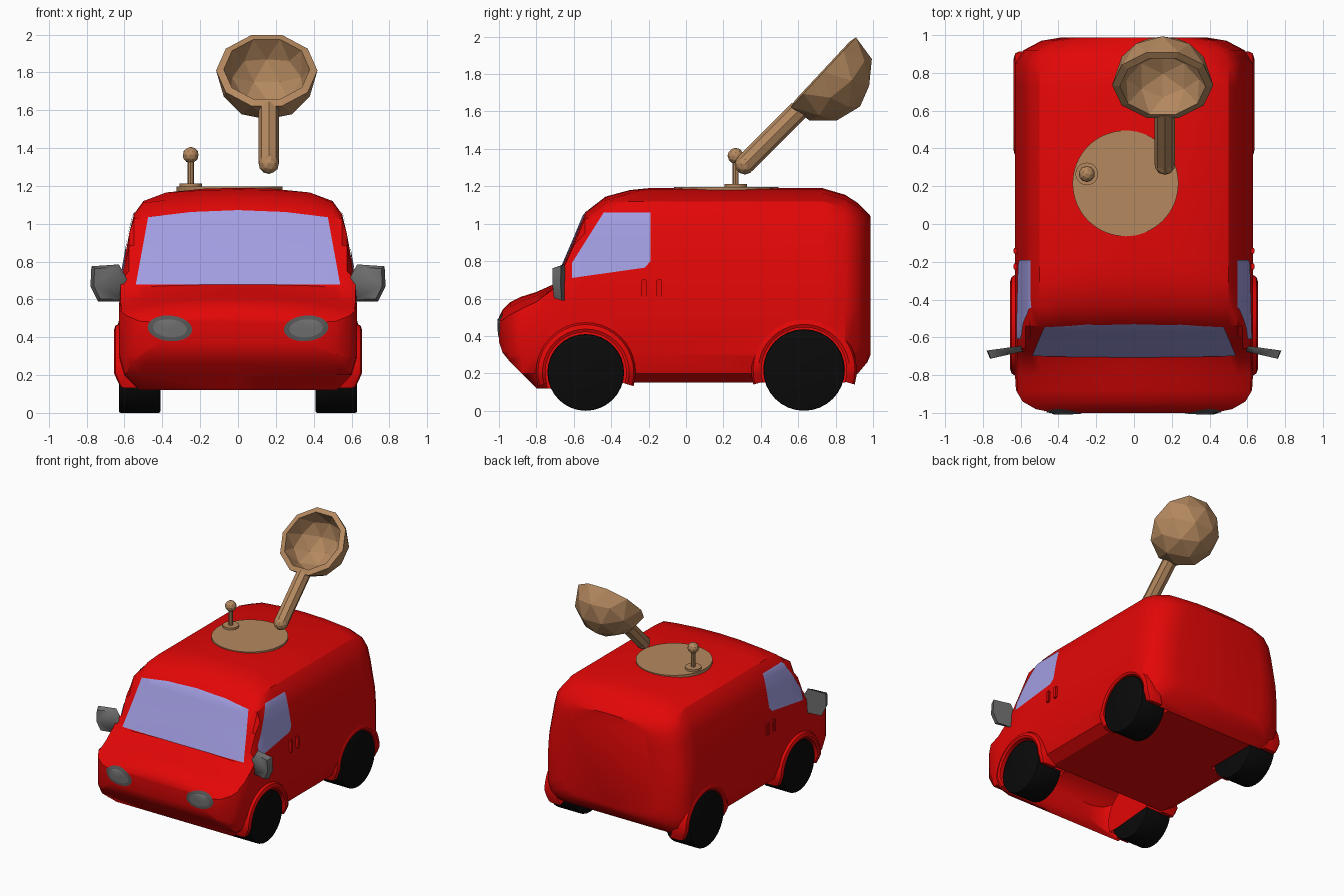
import bpy, bmesh, math
from mathutils import Vector, Matrix
from mathutils.bvhtree import BVHTree

if "Cube" in bpy.data.objects:
    bpy.data.objects.remove(bpy.data.objects["Cube"])


def mat(name, rgb):
    m = bpy.data.materials.new(name)
    m.diffuse_color = (*rgb, 1)
    m.use_nodes = True
    m.node_tree.nodes["Principled BSDF"].inputs["Base Color"].default_value = m.diffuse_color
    return m


RED = mat("red paint", (0.77, 0.002, 0.002))
GLASS = mat("lilac glass", (0.36, 0.34, 0.76))
GREY = mat("grey plastic", (0.15, 0.15, 0.15))
DARK = mat("dark grey rim", (0.09, 0.09, 0.09))
BLACK = mat("black rubber", (0.003, 0.003, 0.003))
WOOD = mat("light brown", (0.46, 0.25, 0.115))


def finish(bm, name, material, smooth=None, fix=True):
    if fix:
        bmesh.ops.recalc_face_normals(bm, faces=bm.faces)
    me = bpy.data.meshes.new(name)
    bm.to_mesh(me)
    bm.free()
    me.materials.append(material)
    ob = bpy.data.objects.new(name, me)
    bpy.context.collection.objects.link(ob)
    if smooth:
        shade(ob, smooth)
    return ob


def activate(ob):
    bpy.ops.object.select_all(action='DESELECT')
    ob.select_set(True)
    bpy.context.view_layer.objects.active = ob


def shade(ob, angle):
    activate(ob)
    bpy.ops.object.shade_smooth_by_angle(angle=math.radians(angle))


def cylinder(name, a, b, r, n, material, smooth=None, bevel=0):
    a, b = Vector(a), Vector(b)
    bm = bmesh.new()
    m = Matrix.Translation((a + b) / 2) @ (b - a).to_track_quat('Z', 'Y').to_matrix().to_4x4()
    bmesh.ops.create_cone(bm, cap_ends=True, segments=n, radius1=r, radius2=r,
                          depth=(b - a).length, matrix=m)
    if bevel:
        rim = [e for e in bm.edges if any(len(f.verts) > 4 for f in e.link_faces)]
        bmesh.ops.bevel(bm, geom=rim, offset=bevel, segments=2, affect='EDGES', profile=0.5)
    return finish(bm, name, material, smooth)


def ball(name, c, r, material):
    bm = bmesh.new()
    bmesh.ops.create_icosphere(bm, subdivisions=2, radius=r, matrix=Matrix.Translation(c))
    return finish(bm, name, material)


# Body: one half cross-section lofted along y
SECTION = [(0, .15), (.52, .15), (.60, .20), (.63, .30), (.63, .55), (.62, .70),
           (.575, .95), (.55, 1.05), (.50, 1.12), (.38, 1.165), (.18, 1.185), (0, 1.19)]
# y, top, bottom, half width, drop of the top towards the sides
STATIONS = [(-1.0, .50, .37, .42, .02), (-.98, .54, .31, .52, .05), (-.94, .58, .26, .59, .06),
            (-.88, .61, .20, .625, .06), (-.80, .635, .12, .63, .05), (-.70, .68, .12, .63, .02),
            (-.66, .775, .12, .63, .025), (-.60, .915, .125, .63, .035), (-.54, 1.06, .13, .63, .04),
            (-.43, 1.145, .14, .63, .05), (-.30, 1.18, .15, .63, .03), (-.20, 1.19, .15, .63, 0),
            (.73, 1.19, .15, .63, 0), (.85, 1.155, .15, .63, 0), (.92, 1.11, .20, .585, 0),
            (.97, 1.06, .26, .49, 0), (.987, 1.04, .30, .39, 0)]
bm = bmesh.new()
rings = []
for y, top, bot, w, drop in STATIONS:
    half = []
    for x, z in SECTION:
        if y > 0:
            z = bot + (z - .15) * (top - bot) / 1.04
        else:
            z = bot if z < .16 else max(bot, min(z, top - drop * (x / .6) ** 2))
        half.append((x * w / .63, z))
    loop = half + [(-x, z) for x, z in half[-2:0:-1]]
    rings.append([bm.verts.new((x, y, z)) for x, z in loop])
n = len(rings[0])
for a, b in zip(rings, rings[1:]):
    for i in range(n):
        bm.faces.new((a[i], a[(i + 1) % n], b[(i + 1) % n], b[i]))
bm.faces.new(rings[0])
bm.faces.new(rings[-1])
bmesh.ops.remove_doubles(bm, verts=bm.verts, dist=0.0005)
bmesh.ops.recalc_face_normals(bm, faces=bm.faces)
surface = BVHTree.FromBMesh(bm)
body = finish(bm, "van_body", RED)

# Wheels, wheel wells and arches (the last number sets the arch in or out)
WHEELS = [("front", -.536, .205, .22, .266, 0), ("rear", .631, .218, .232, .282, -.019)]
for label, y, r, r_in, r_out, dx in WHEELS:
    for side, s in (("right", 1), ("left", -1)):
        cutter = cylinder("well_cutter", (s * .39, y, r), (s * .9, y, r), r_in, 40, RED)
        activate(body)
        mod = body.modifiers.new("well", 'BOOLEAN')
        mod.object = cutter
        mod.operation = 'DIFFERENCE'
        bpy.ops.object.modifier_apply(modifier=mod.name)
        bpy.data.objects.remove(cutter)
        cylinder(f"{label}_{side}_wheel", (s * .41, y, r), (s * .63, y, r), r, 32, BLACK, 35, .01)
        bm = bmesh.new()
        prof = [(r_in - .004, .54), (r_in - .004, .648), (r_in + .012, .656),
                (r_out - .01, .648), (r_out, .63), (r_out, .54)]
        prev = None
        for k in range(25):
            t = math.radians(-16 + 212 * k / 24)
            tuck = dx + min(0, math.sin(t)) * .12      # ends curl in under the sill
            ring = [bm.verts.new((s * (x + tuck), y + q * math.cos(t), r + q * math.sin(t)))
                    for q, x in prof]
            if prev:
                for i in range(6):
                    bm.faces.new((prev[i], prev[(i + 1) % 6], ring[(i + 1) % 6], ring[i]))
            else:
                bm.faces.new(ring)
            prev = ring
        bm.faces.new(prev)
        finish(bm, f"{label}_{side}_arch", RED, 40)

# Underside is open ahead of the cabin floor
bm = bmesh.new()
bm.from_mesh(body.data)
gone = [f for f in bm.faces if f.normal.z < -.9 and f.calc_center_median().z < .16
        and f.calc_center_median().y < -.3]
bmesh.ops.delete(bm, geom=gone, context='FACES')
bm.to_mesh(body.data)
bm.free()
shade(body, 32)


def plate(name, pts, axis, sign, material, lift=.006):
    """Thin plate: a 2D outline cut into cells and projected on the body along an axis."""
    bm = bmesh.new()
    other = 1 - axis
    verts = []
    for u, z in pts:
        co = [0, 0, z]
        co[other] = u
        verts.append(bm.verts.new(co))
    bm.faces.new(verts)
    for ax in (other, 2):
        for k in range(-25, 31):
            no = Vector((0, 0, 0))
            no[ax] = 1
            bmesh.ops.bisect_plane(bm, geom=bm.verts[:] + bm.edges[:] + bm.faces[:],
                                   plane_co=no * (k * .04 + .003), plane_no=no)
    d = Vector((0, 0, 0))
    d[axis] = -sign
    for v in bm.verts:
        hit = surface.ray_cast(v.co - d * 3, d)[0]
        if hit:
            v.co = hit - d * lift
    bm.normal_update()
    if sum(f.normal.dot(d) * f.calc_area() for f in bm.faces) > 0:
        bmesh.ops.reverse_faces(bm, faces=bm.faces)
    return finish(bm, name, material, 40, fix=False)


# Windows
plate("windscreen", [(-.54, .68), (.54, .68), (.475, 1.035), (.25, 1.062), (0, 1.072),
                     (-.25, 1.062), (-.475, 1.035)], 1, -1, GLASS)
SIDE = [(-.61, .71), (-.22, .765), (-.19, .80), (-.19, 1.06), (-.44, 1.06), (-.61, .79)]
MIRROR = [(.775, .775), (.63, .785), (.605, .74), (.56, .70), (.56, .64), (.60, .59),
          (.74, .59), (.78, .67)]
for side, s in (("right", 1), ("left", -1)):
    plate(f"{side}_window", SIDE, 0, s, GLASS)

    # Headlights: tilted ovals, rim and lens
    for part, a, b, m, lift in (("rim", .118, .068, DARK, .005), ("lens", .09, .048, GREY, .009)):
        pts = []
        for k in range(20):
            t = math.tau * k / 20
            u, v = a * math.cos(t), b * math.sin(t)
            pts.append((s * (.36 + u), .447 + v + .06 * u))
        plate(f"{side}_headlight_{part}", pts, 1, -1, m, lift)

    # Wing mirror: flat back, front face leaning forward outwards
    bm = bmesh.new()
    back = [bm.verts.new((s * x, -.64 - .03 * (x - .56) / .22, z)) for x, z in MIRROR]
    front = [bm.verts.new((s * (.67 + (x - .67) * .84), -.672 - .19 * (x - .56),
                           .685 + (z - .685) * .86)) for x, z in MIRROR]
    bm.faces.new(back)
    bm.faces.new(front)
    for i in range(8):
        j = (i + 1) % 8
        bm.faces.new((back[i], back[j], front[j], front[i]))
    finish(bm, f"{side}_mirror", GREY, 60)

    # Door handles
    for k, y in enumerate((-.225, -.142)):
        bm = bmesh.new()
        m = Matrix.Translation((s * .624, y, .655)) @ Matrix.Diagonal((.03, .03, .095, 1))
        bmesh.ops.create_cube(bm, size=1, matrix=m)
        bmesh.ops.bevel(bm, geom=bm.edges[:], offset=.005, segments=2, affect='EDGES')
        finish(bm, f"{side}_handle_{k + 1}", RED, 40)

# Roof turntable and lever
cylinder("roof_disc", (-.045, .215, 1.165), (-.045, .215, 1.196), .28, 64, WOOD, 30)
cylinder("lever_base", (-.25, .265, 1.19), (-.25, .265, 1.212), .06, 20, WOOD, 30)
cylinder("lever_stem", (-.25, .265, 1.20), (-.25, .265, 1.35), .017, 8, WOOD)
ball("lever_knob", (-.25, .265, 1.363), .043, WOOD)

# Spoon-shaped throwing arm: thick faceted half sphere on an eight-sided handle
tilt = math.radians(47)
bm = bmesh.new()
bmesh.ops.create_icosphere(bm, subdivisions=2, radius=.268)
bmesh.ops.delete(bm, geom=[f for f in bm.faces if f.calc_center_median().z > .001],
                 context='FACES')
bm.transform(Matrix.Translation((.152, .735, 1.81)) @ Matrix.Rotation(tilt, 4, 'X')
             @ Matrix.Rotation(math.radians(18), 4, 'Z'))
bowl = finish(bm, "arm_bowl", WOOD, fix=False)
wall = bowl.modifiers.new("wall", 'SOLIDIFY')
wall.thickness = .042
wall.offset = -1
foot = Vector((.163, .315, 1.318))
along = Vector((0, math.cos(math.radians(45)), math.sin(math.radians(45))))
cylinder("arm_handle", foot, foot + along * .41, .054, 8, WOOD)
ball("arm_foot", foot, .055, WOOD)
